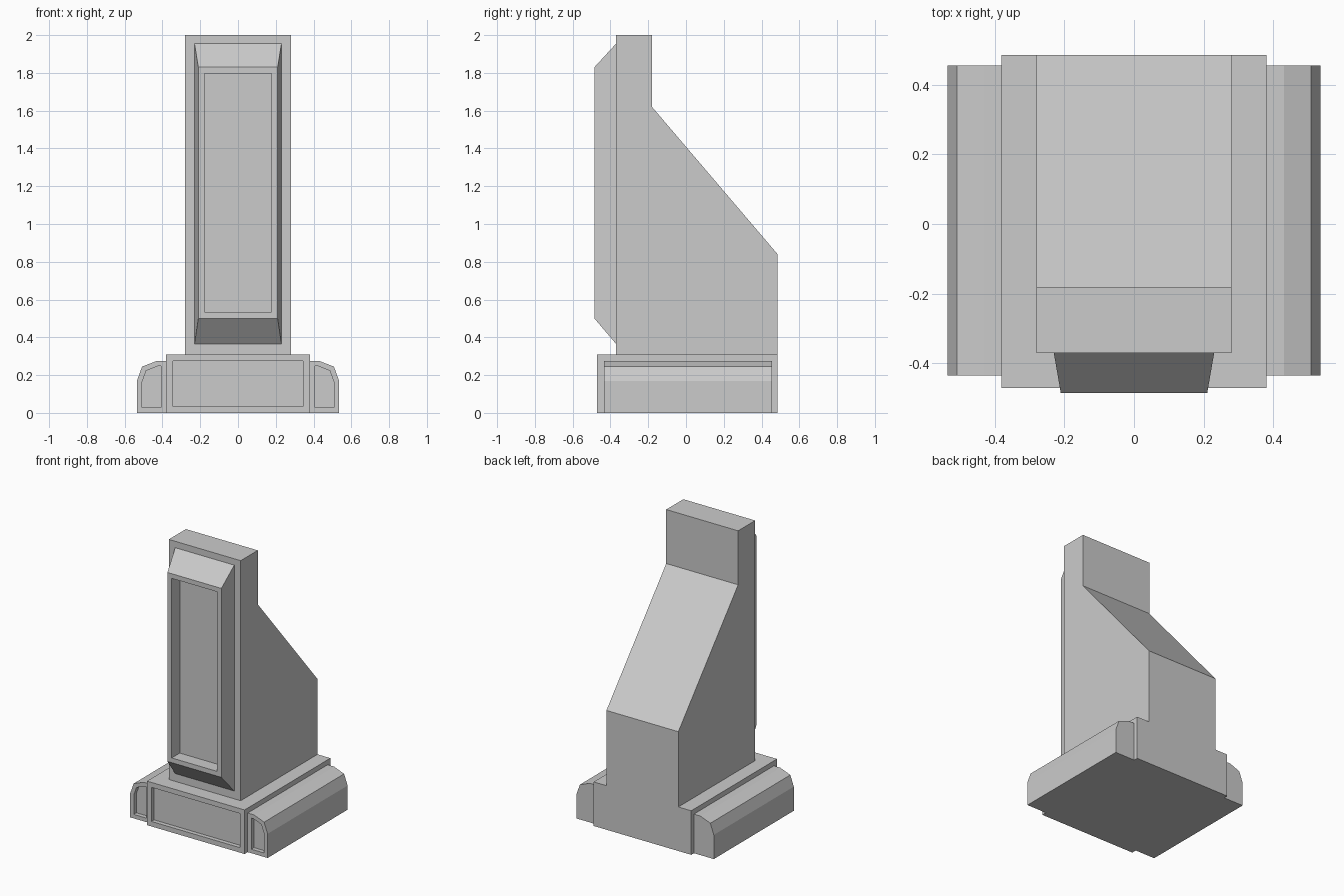
import bpy, bmesh
from mathutils import Vector

if "Cube" in bpy.data.objects:
    bpy.data.objects.remove(bpy.data.objects["Cube"])


def loft(name, front, back, inset=0, depth=0):
    """Solid between two matching loops; optionally recess the front (-y) face."""
    bm = bmesh.new()
    a = [bm.verts.new(p) for p in front]
    b = [bm.verts.new(p) for p in back]
    n = len(a)
    face = bm.faces.new(a)
    bm.faces.new(b[::-1])
    for i in range(n):
        j = (i + 1) % n
        bm.faces.new((a[j], a[i], b[i], b[j]))
    bmesh.ops.recalc_face_normals(bm, faces=bm.faces[:])
    if inset:
        bmesh.ops.inset_region(bm, faces=[face], thickness=inset, use_even_offset=True)
        inner = bmesh.ops.extrude_discrete_faces(bm, faces=[face])["faces"][0]
        bmesh.ops.translate(bm, verts=inner.verts[:], vec=Vector((0, depth, 0)))
    me = bpy.data.meshes.new(name)
    bm.to_mesh(me)
    bm.free()
    ob = bpy.data.objects.new(name, me)
    bpy.context.collection.objects.link(ob)
    return ob


def rect(w, z0, z1, y):
    return [(-w, y, z0), (w, y, z0), (w, y, z1), (-w, y, z1)]


# Base block with recessed front
loft("base", rect(0.38, 0, 0.31, -0.47), rect(0.38, 0, 0.31, 0.485), 0.035, 0.03)

# Tower with sloping back
side = [(-0.37, 0.31), (0.485, 0.31), (0.485, 0.84), (-0.18, 1.62), (-0.18, 2.0), (-0.37, 2.0)]
loft("tower", [(-0.28, y, z) for y, z in side], [(0.28, y, z) for y, z in side])

# Bevelled front panel with deep recess
loft("front_panel", rect(0.21, 0.50, 1.83, -0.485), rect(0.23, 0.365, 1.955, -0.37), 0.033, 0.09)

# Side rails, mirrored left and right
rail = [(0.38, 0), (0.535, 0), (0.535, 0.17), (0.508, 0.245), (0.43, 0.275), (0.38, 0.275)]
rails = loft("side_rails", [(x, -0.435, z) for x, z in rail],
             [(x, 0.455, z) for x, z in rail], 0.028, 0.03)
rails.modifiers.new("mirror", 'MIRROR').use_axis = (True, False, False)
